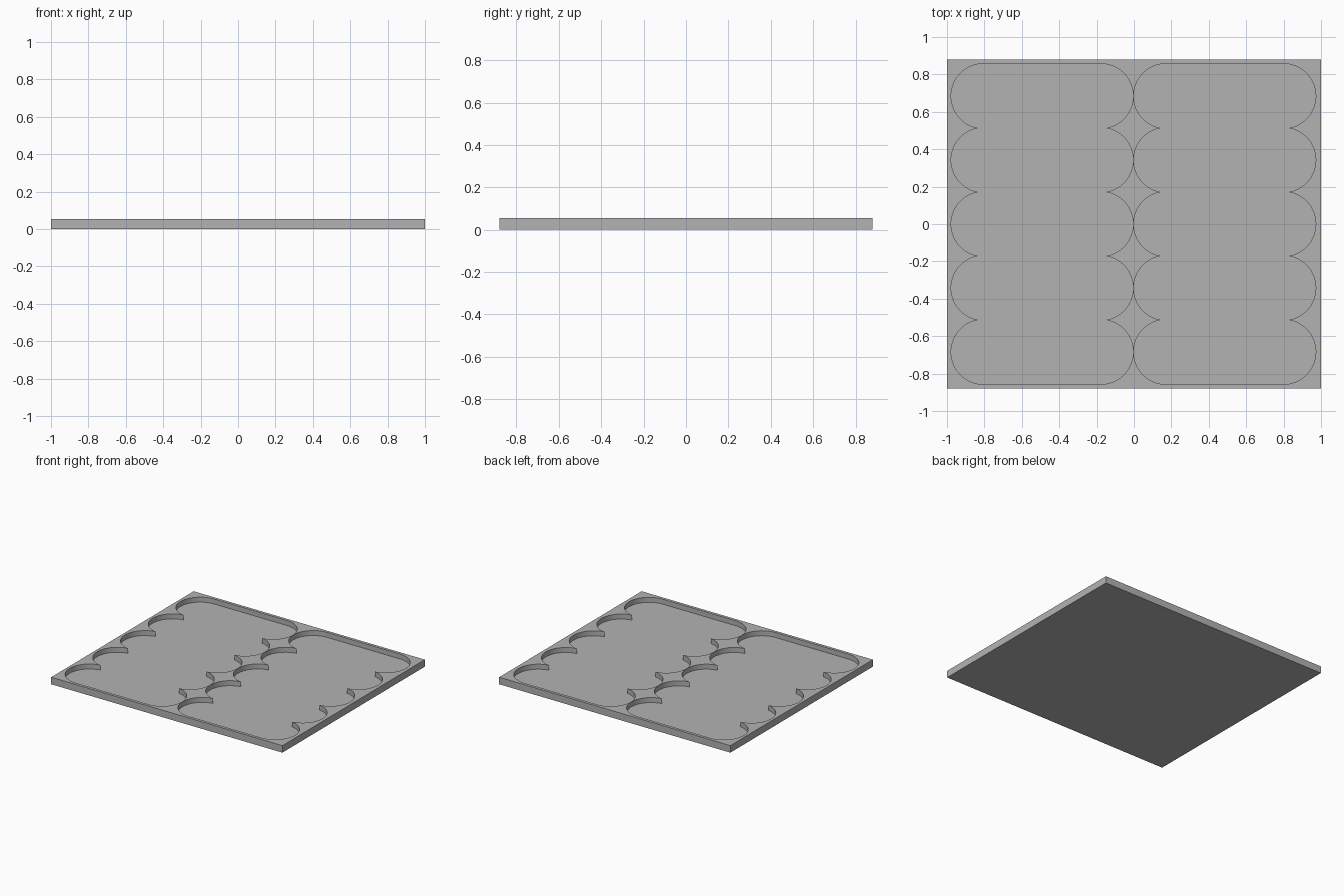
import bpy
import bmesh
from math import sin, cos, asin, pi

if "Cube" in bpy.data.objects:
    bpy.data.objects.remove(bpy.data.objects["Cube"], do_unlink=True)

HEIGHT, FLOOR = 0.055, 0.016
RADIUS, PITCH, ROWS = 0.173, 0.342, 5
HALF_SPAN = 0.314          # pocket centre to lobe centres
STEPS = 32

grey = bpy.data.materials.new("tray_grey")
grey.use_nodes = True
colour = (0.45, 0.45, 0.45, 1)
grey.diffuse_color = colour
grey.node_tree.nodes["Principled BSDF"].inputs["Base Color"].default_value = colour


def make_object(name, bm):
    bmesh.ops.recalc_face_normals(bm, faces=bm.faces)
    mesh = bpy.data.meshes.new(name)
    bm.to_mesh(mesh)
    bm.free()
    mesh.materials.append(grey)
    obj = bpy.data.objects.new(name, mesh)
    bpy.context.collection.objects.link(obj)
    return obj


def scalloped_side():
    """Right-hand lobes from bottom to top; neighbouring arcs meet in cusps."""
    cusp = asin(PITCH / 2 / RADIUS)
    points = []
    for row in range(ROWS):
        y = (row - (ROWS - 1) / 2) * PITCH
        start = -pi / 2 if row == 0 else -cusp
        end = pi / 2 if row == ROWS - 1 else cusp
        for i in range(0 if row == 0 else 1, STEPS + 1):
            a = start + (end - start) * i / STEPS
            points.append((HALF_SPAN + RADIUS * cos(a), y + RADIUS * sin(a)))
    return points


def pocket_cutter(x):
    side = scalloped_side()
    outline = side + [(-px, py) for px, py in reversed(side)]
    bm = bmesh.new()
    base = bm.faces.new([bm.verts.new((x + px, py, FLOOR)) for px, py in outline])
    top = bmesh.ops.extrude_face_region(bm, geom=[base])["geom"]
    bmesh.ops.translate(bm, vec=(0, 0, HEIGHT),
                        verts=[v for v in top if isinstance(v, bmesh.types.BMVert)])
    cutter = make_object("pocket_cutter", bm)
    cutter.hide_render = True
    return cutter


# Flat rectangular slab
bm = bmesh.new()
bmesh.ops.create_cube(bm, size=1)
bmesh.ops.scale(bm, vec=(2, 1.76, HEIGHT), verts=bm.verts)
bmesh.ops.translate(bm, vec=(0, 0, HEIGHT / 2), verts=bm.verts)
tray = make_object("tray", bm)

# Two scalloped pockets sunk into the top
cutters = [pocket_cutter(x) for x in (-0.491, 0.485)]
for cutter in cutters:
    cut = tray.modifiers.new("pocket", "BOOLEAN")
    cut.operation = "DIFFERENCE"
    cut.solver = "EXACT"
    cut.object = cutter

bpy.ops.object.select_all(action="DESELECT")
tray.select_set(True)
bpy.context.view_layer.objects.active = tray
for cut in list(tray.modifiers):
    bpy.ops.object.modifier_apply(modifier=cut.name)
for cutter in cutters:
    bpy.data.objects.remove(cutter, do_unlink=True)

# Smooth lobes with crisp rims and cusps
bpy.ops.object.shade_smooth_by_angle(angle=pi / 6)
